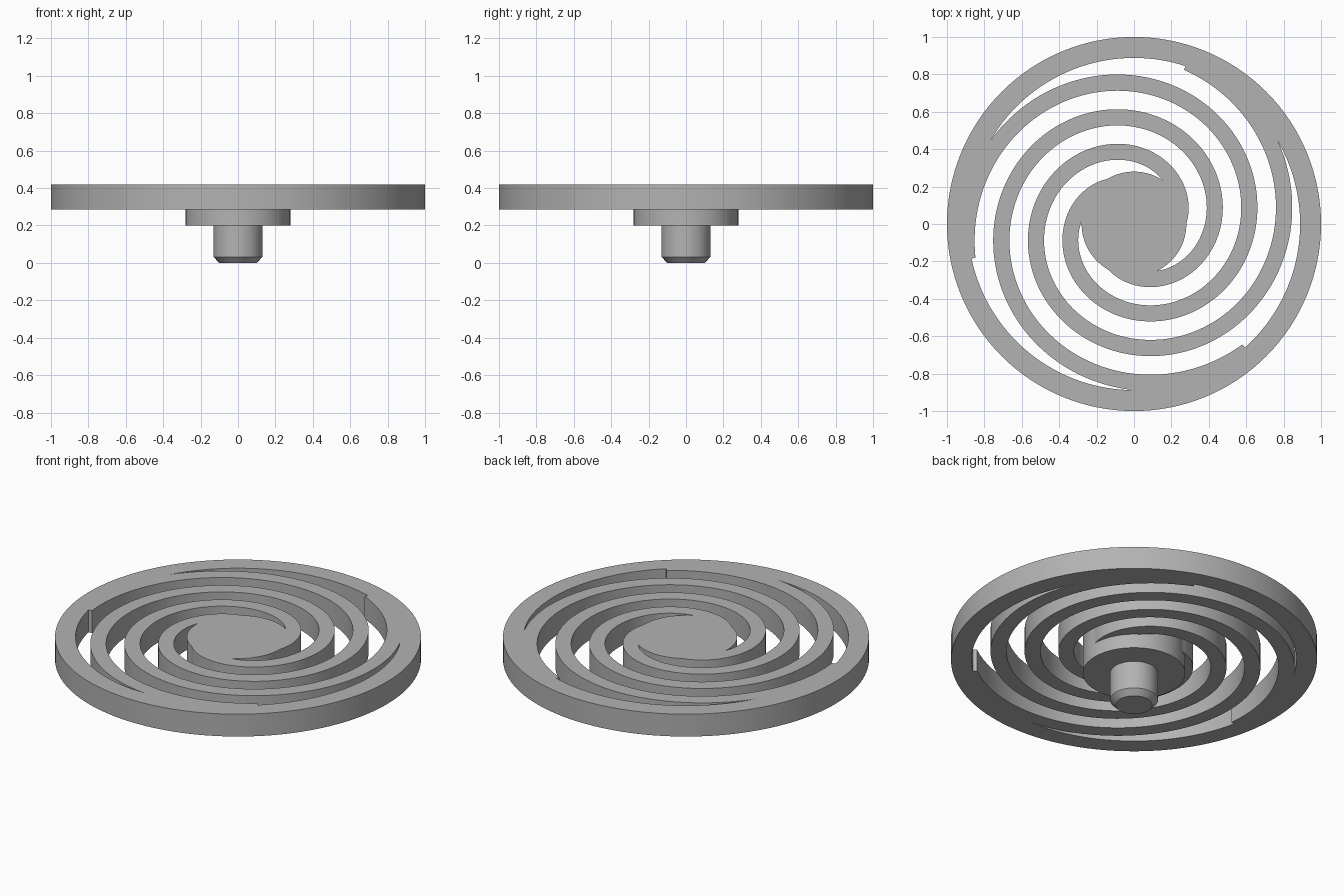
import bpy, bmesh, math

cube = bpy.data.objects.get("Cube")
if cube:
    bpy.data.objects.remove(cube)

TOP, UNDERSIDE = 0.42, 0.285
HUB, RIM = 0.28, 0.888        # hub radius and inner radius of the outer ring
GROWTH = 0.0895               # spiral radius gained per radian
ARM_OUTER, SLOT = 0.279, 0.1  # arm edge at angle zero, slot width
ARM_END = math.radians(312)   # where an arm stops inside the ring

grey = bpy.data.materials.new("plain grey")
grey.use_nodes = True
colour = (0.45, 0.45, 0.45, 1)
grey.diffuse_color = colour
grey.node_tree.nodes["Principled BSDF"].inputs["Base Color"].default_value = colour


def make_object(name, bm):
    bmesh.ops.recalc_face_normals(bm, faces=bm.faces[:])
    mesh = bpy.data.meshes.new(name)
    bm.to_mesh(mesh)
    bm.free()
    mesh.materials.append(grey)
    obj = bpy.data.objects.new(name, mesh)
    bpy.context.collection.objects.link(obj)
    return obj


def lathe(name, profile, sides=128):
    """Stack of circles (radius, z), capped at both ends."""
    bm = bmesh.new()
    rings = []
    for r, z in profile:
        rings.append([bm.verts.new((r * math.cos(t), r * math.sin(t), z))
                      for t in (2 * math.pi * i / sides for i in range(sides))])
    for a, b in zip(rings, rings[1:]):
        for i in range(sides):
            j = (i + 1) % sides
            bm.faces.new((a[i], a[j], b[j], b[i]))
    bm.faces.new(rings[0])
    bm.faces.new(rings[-1])
    return make_object(name, bm)


def polar(r, t):
    return r * math.cos(t), r * math.sin(t)


def slot_cutter(name, turn):
    """Spiral gap between two neighbouring arms, clipped by hub and ring."""
    def arm(t):
        return ARM_OUTER + GROWTH * t

    def span(a, b, n):
        return [a + (b - a) * i / n for i in range(n + 1)]

    start = (HUB - ARM_OUTER - SLOT) / GROWTH
    stop = (RIM - ARM_OUTER) / GROWTH
    outer = [(arm(t) + SLOT, t) for t in span(start, ARM_END, 150)]
    outer += [(RIM, t) for t in span(ARM_END, stop, 30)]
    inner = [(max(HUB, arm(t)), t) for t in span(stop, start, 180)][1:-1]
    bm = bmesh.new()
    base = [bm.verts.new((*polar(r, t + turn), UNDERSIDE - 0.1)) for r, t in outer + inner]
    face = bm.faces.new(base)
    new = bmesh.ops.extrude_face_region(bm, geom=[face])["geom"]
    bmesh.ops.translate(bm, vec=(0, 0, TOP - UNDERSIDE + 0.2),
                        verts=[v for v in new if isinstance(v, bmesh.types.BMVert)])
    return make_object(name, bm)


# Disc with three spiral slots, leaving ring, arms and hub
disc = lathe("spiral_disc", [(1, UNDERSIDE), (1, TOP)])
cutters = [slot_cutter(f"slot_cutter_{k + 1}", k * 2 * math.pi / 3) for k in range(3)]
for cutter in cutters:
    mod = disc.modifiers.new("slot", "BOOLEAN")
    mod.operation, mod.solver, mod.object = "DIFFERENCE", "EXACT", cutter
bpy.context.view_layer.update()
cut = bpy.data.meshes.new_from_object(
    disc.evaluated_get(bpy.context.evaluated_depsgraph_get()))
disc.modifiers.clear()
disc.data = cut
for cutter in cutters:
    bpy.data.objects.remove(cutter)

# Boss under the hub and the chamfered shaft
boss = lathe("hub_boss", [(HUB, 0.2), (HUB, UNDERSIDE)])
shaft = lathe("shaft", [(0.1, 0), (0.131, 0.032), (0.131, 0.2)], 64)

# Smooth curved walls, crisp edges
bpy.ops.object.select_all(action="DESELECT")
for obj in (disc, boss, shaft):
    obj.select_set(True)
bpy.context.view_layer.objects.active = disc
bpy.ops.object.shade_smooth_by_angle(angle=math.radians(25))
